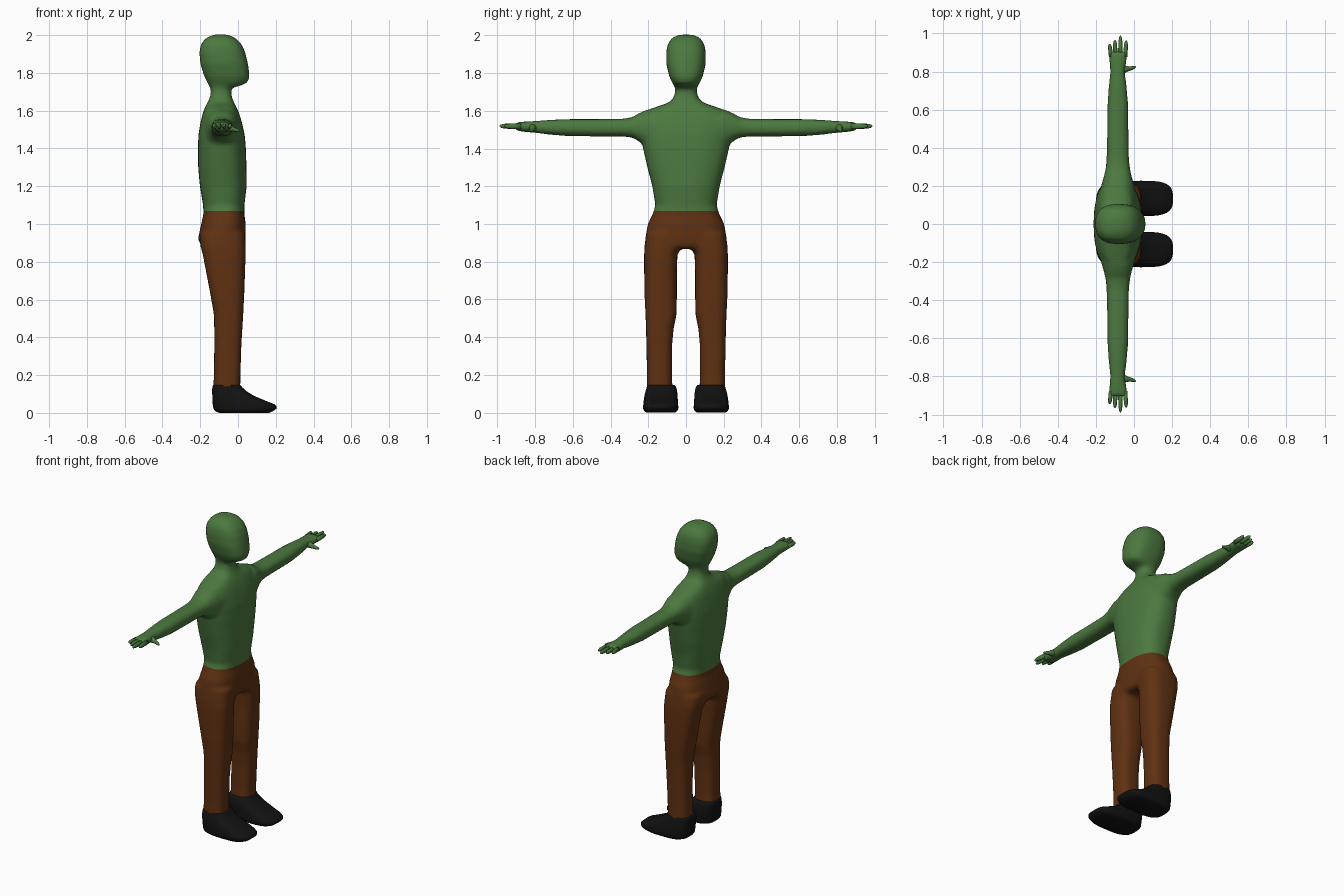
import bpy, bmesh, math
from mathutils import Vector


def material(name, rgb):
    m = bpy.data.materials.new(name)
    m.diffuse_color = (*rgb, 1)
    return m


GREEN = material("green", (0.072, 0.19, 0.05))
BROWN = material("brown", (0.115, 0.031, 0.006))
BLACK = material("black", (0.006, 0.006, 0.006))


def loft(bm, rings, n=24, e=2.5):
    """Closed skin over rings of (centre, half axis u, half axis v)."""
    loops = []
    for c, u, v in rings:
        loop = []
        for i in range(n):
            a = 2 * math.pi * i / n
            p = math.copysign(abs(math.cos(a)) ** (2 / e), math.cos(a))
            q = math.copysign(abs(math.sin(a)) ** (2 / e), math.sin(a))
            loop.append(bm.verts.new(Vector(c) + Vector(u) * p + Vector(v) * q))
        loops.append(loop)
    faces = [bm.faces.new(loops[0]), bm.faces.new(loops[-1])]
    for a, b in zip(loops, loops[1:]):
        for i in range(n):
            j = (i + 1) % n
            faces.append(bm.faces.new((a[i], a[j], b[j], b[i])))
    bmesh.ops.recalc_face_normals(bm, faces=faces)


def upright(rows):
    """Rows of z, x0, x1, y0, y1."""
    return [(((a + b) / 2, (c + d) / 2, z), ((b - a) / 2, 0, 0), (0, (d - c) / 2, 0))
            for z, a, b, c, d in rows]


def sideways(rows, s):
    """Rows of y, x0, x1, z0, z1, mirrored by s."""
    return [(((a + b) / 2, s * y, (c + d) / 2), ((b - a) / 2, 0, 0), (0, 0, (d - c) / 2))
            for y, a, b, c, d in rows]


def finish(name, bm, mat):
    me = bpy.data.meshes.new(name)
    bm.to_mesh(me)
    bm.free()
    me.materials.append(mat)
    for p in me.polygons:
        p.use_smooth = True
    ob = bpy.data.objects.new(name, me)
    bpy.context.collection.objects.link(ob)
    return ob


# torso and head: z, back x, front x, half width
TORSO = [
    (0.868, -0.17, 0.02, 0.17), (0.885, -0.195, 0.038, 0.20), (0.92, -0.212, 0.041, 0.217),
    (1.0, -0.195, 0.041, 0.203), (1.05, -0.183, 0.034, 0.178), (1.10, -0.185, 0.034, 0.162),
    (1.2, -0.202, 0.046, 0.179), (1.3, -0.211, 0.045, 0.205), (1.4, -0.212, 0.042, 0.228),
    (1.47, -0.21, 0.036, 0.24), (1.53, -0.2, 0.023, 0.245), (1.575, -0.19, 0.01, 0.232),
    (1.605, -0.18, -0.002, 0.20), (1.622, -0.173, -0.01, 0.155), (1.642, -0.163, -0.02, 0.095),
    (1.665, -0.15, -0.03, 0.068), (1.70, -0.143, -0.037, 0.057), (1.722, -0.147, -0.03, 0.058),
    (1.734, -0.154, 0.02, 0.064), (1.75, -0.163, 0.052, 0.074), (1.785, -0.18, 0.062, 0.09),
    (1.85, -0.2, 0.053, 0.105), (1.91, -0.205, 0.038, 0.105), (1.95, -0.197, 0.02, 0.098),
    (1.98, -0.175, -0.008, 0.08), (1.995, -0.15, -0.035, 0.058), (2.003, -0.12, -0.06, 0.03)]

# legs: z, back x, front x, inner y, outer y
LEG = [
    (0.10, -0.132, 0.012, 0.07, 0.208), (0.2, -0.128, 0.013, 0.074, 0.207),
    (0.35, -0.126, 0.018, 0.074, 0.21), (0.44, -0.126, 0.023, 0.066, 0.212),
    (0.52, -0.128, 0.028, 0.05, 0.215), (0.62, -0.145, 0.033, 0.048, 0.22),
    (0.75, -0.17, 0.038, 0.048, 0.222), (0.84, -0.187, 0.041, 0.045, 0.222),
    (0.885, -0.2, 0.041, 0.015, 0.22), (0.95, -0.2, 0.038, 0.01, 0.21)]

# arms: y, back x, front x, bottom z, top z
ARM = [
    (0.14, -0.185, 0.015, 1.38, 1.605), (0.21, -0.17, 0.0, 1.405, 1.605),
    (0.25, -0.158, -0.012, 1.438, 1.587), (0.285, -0.15, -0.02, 1.458, 1.566),
    (0.34, -0.144, -0.026, 1.464, 1.557), (0.5, -0.141, -0.029, 1.464, 1.556),
    (0.62, -0.14, -0.03, 1.465, 1.556), (0.72, -0.133, -0.038, 1.473, 1.552),
    (0.80, -0.125, -0.048, 1.483, 1.546), (0.85, -0.13, -0.04, 1.487, 1.543),
    (0.89, -0.134, -0.033, 1.493, 1.54), (0.905, -0.132, -0.035, 1.5, 1.536)]

# one blended skin for head, torso, arms and legs
bm = bmesh.new()
loft(bm, upright([(z, a, b, -w, w) for z, a, b, w in TORSO]), 32)
for s in (1, -1):
    loft(bm, upright([(z, a, b, s * c, s * d) for z, a, b, c, d in LEG]), 24, 2.8)
    loft(bm, sideways(ARM, s), 24, 2.4)
skin = finish("upper_body", bm, GREEN)
mod = skin.modifiers.new("blend", 'REMESH')
mod.mode = 'VOXEL'
mod.voxel_size = 0.011
mod = skin.modifiers.new("relax", 'SMOOTH')
mod.factor = 0.5
mod.iterations = 7
blended = bpy.data.meshes.new_from_object(skin.evaluated_get(bpy.context.evaluated_depsgraph_get()))
bpy.data.objects.remove(skin)


def slice_skin(name, low, high, mat):
    b = bmesh.new()
    b.from_mesh(blended)
    for z, up in ((low, -1), (high, 1)):
        bmesh.ops.bisect_plane(b, geom=b.verts[:] + b.edges[:] + b.faces[:], dist=1e-5,
                               plane_co=(0, 0, z), plane_no=(0, 0, up), clear_outer=True)
    for f in b.faces:
        f.material_index = 0
    return finish(name, b, mat)


slice_skin("upper_body", 1.07, 3, GREEN)
slice_skin("trousers", 0.14, 1.07, BROWN)

# fingers: x at root, x at tip, tip y
FINGERS = [(-0.12, -0.128, 0.945), (-0.097, -0.1, 0.965), (-0.072, -0.071, 0.988), (-0.046, -0.041, 0.963)]
# shoes: z, heel x, toe x, inner y, outer y
SHOE = [
    (0.004, -0.1, 0.165, 0.06, 0.21), (0.01, -0.122, 0.187, 0.046, 0.222),
    (0.022, -0.13, 0.203, 0.041, 0.227), (0.034, -0.132, 0.205, 0.041, 0.227),
    (0.046, -0.134, 0.192, 0.042, 0.226), (0.065, -0.135, 0.145, 0.043, 0.224),
    (0.09, -0.136, 0.085, 0.045, 0.22), (0.115, -0.137, 0.045, 0.047, 0.214),
    (0.135, -0.136, 0.023, 0.052, 0.208), (0.147, -0.132, 0.014, 0.06, 0.206)]

for s, side in ((1, "left"), (-1, "right")):
    bm = bmesh.new()
    for x0, x1, tip in FINGERS:
        rows = []
        for t, r in ((0, 0.0115), (0.5, 0.011), (0.8, 0.0095), (0.94, 0.0065), (1, 0.002)):
            x = x0 + (x1 - x0) * t
            z = 1.517 + 0.002 * t
            rows.append((0.875 + (tip - 0.875) * t, x - r, x + r, z - 1.3 * r, z + 1.3 * r))
        loft(bm, sideways(rows, s), 12, 2)
    finish(side + "_fingers", bm, GREEN)

    # thumb pointing forward from the wrist
    bm = bmesh.new()
    loft(bm, [((x, s * y, z), (0, r, 0), (0, 0, r)) for x, y, z, r in (
        (-0.075, 0.812, 1.512, 0.022), (-0.045, 0.812, 1.508, 0.019), (-0.025, 0.815, 1.502, 0.012),
        (-0.008, 0.818, 1.497, 0.01), (0.004, 0.822, 1.494, 0.007), (0.01, 0.824, 1.493, 0.002))], 12, 2)
    finish(side + "_thumb", bm, GREEN)

    bm = bmesh.new()
    loft(bm, upright([(z - 0.004 if z < 0.01 else z, a, b, s * c, s * d) for z, a, b, c, d in SHOE]), 32, 3.2)
    finish(side + "_shoe", bm, BLACK)
